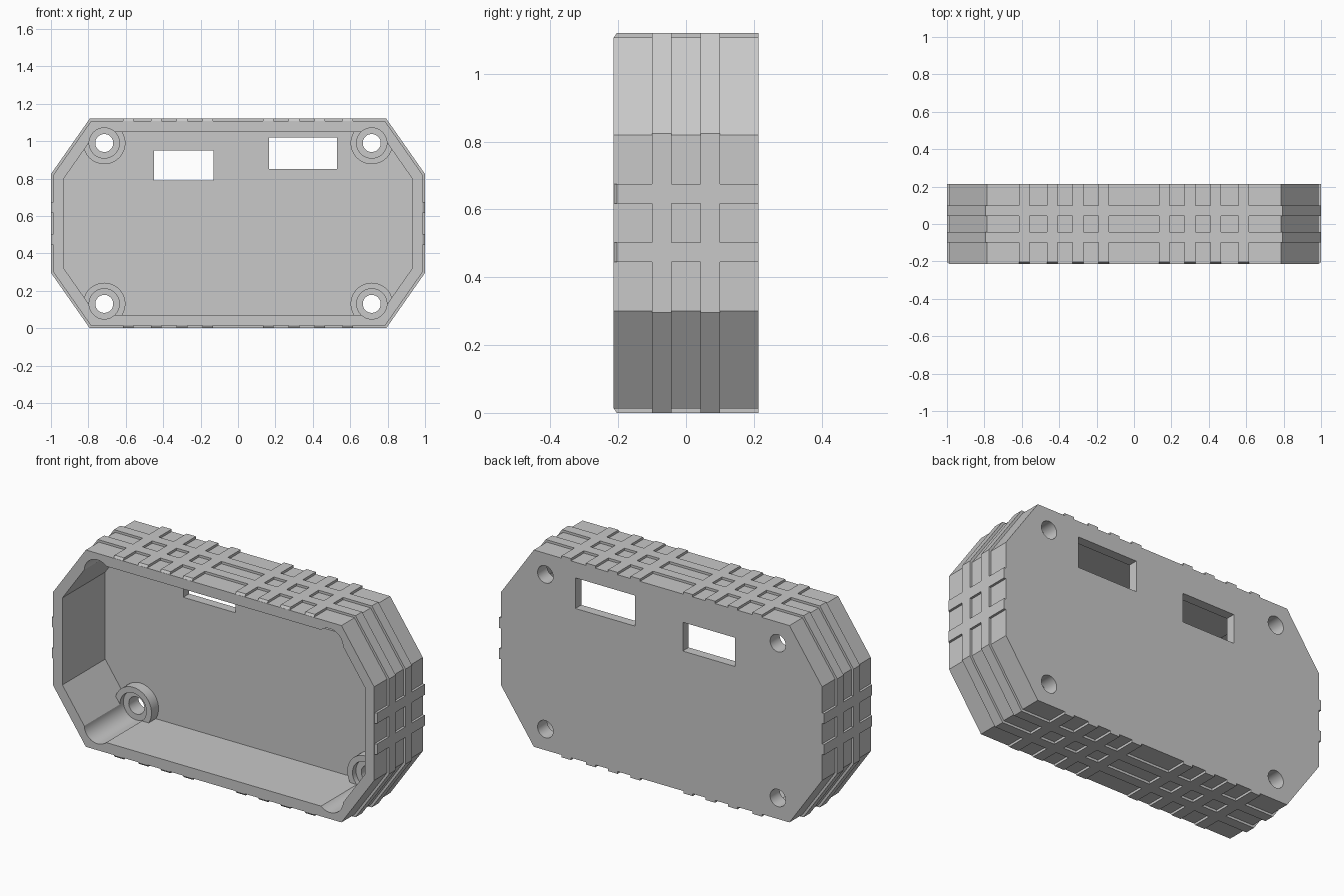
import bpy, bmesh, math
from mathutils import Matrix

if "Cube" in bpy.data.objects:
    bpy.data.objects.remove(bpy.data.objects["Cube"])

MID = 0.56                      # height of the centre line
HX, HZ, CX, CZ = 0.987, 0.547, 0.786, 0.26
FRONT, BACK, FLOOR = -0.214, 0.214, 0.162
RIB = 0.013
SCREWS = [(sx * 0.715, MID + sz * 0.43) for sx in (-1, 1) for sz in (-1, 1)]

grey = bpy.data.materials.new("light grey plastic")
grey.use_nodes = True
grey.diffuse_color = (0.58, 0.58, 0.58, 1)
grey.node_tree.nodes["Principled BSDF"].inputs["Base Color"].default_value = grey.diffuse_color


def make(name, bm):
    bmesh.ops.recalc_face_normals(bm, faces=bm.faces)
    mesh = bpy.data.meshes.new(name)
    bm.to_mesh(mesh)
    bm.free()
    mesh.materials.append(grey)
    ob = bpy.data.objects.new(name, mesh)
    bpy.context.collection.objects.link(ob)
    return ob


def octagon(off):
    """Octagon outline, every side moved outward by off."""
    slope = math.atan2(HX - CX, HZ - CZ)          # lean of the corner cut
    hx, hz = HX + off, HZ + off
    cx = CX + off * math.tan((math.pi / 2 - slope) / 2)
    cz = CZ + off * math.tan(slope / 2)
    q = [(hx, cz), (cx, hz)]
    pts = q + [(-x, z) for x, z in reversed(q)]
    pts += [(-x, -z) for x, z in pts]
    return [(x, z + MID) for x, z in pts]


def loft(name, stations):
    """Solid through octagons given as (y, offset)."""
    bm = bmesh.new()
    rings = [[bm.verts.new((x, y, z)) for x, z in octagon(o)] for y, o in stations]
    for a, b in zip(rings, rings[1:]):
        for i in range(8):
            j = (i + 1) % 8
            bm.faces.new((a[i], a[j], b[j], b[i]))
    bm.faces.new(rings[0])
    bm.faces.new(rings[-1])
    return make(name, bm)


def cylinder(name, x, z, r, y0, y1):
    bm = bmesh.new()
    m = Matrix.Translation((x, (y0 + y1) / 2, z)) @ Matrix.Rotation(math.pi / 2, 4, 'X')
    bmesh.ops.create_cone(bm, cap_ends=True, segments=48, radius1=r, radius2=r,
                          depth=y1 - y0, matrix=m)
    return make(name, bm)


def add_box(bm, x0, x1, y0, y1, z0, z1):
    m = Matrix.Translation(((x0 + x1) / 2, (y0 + y1) / 2, (z0 + z1) / 2))
    m = m @ Matrix.Diagonal((x1 - x0, y1 - y0, z1 - z0, 1))
    return bmesh.ops.create_cube(bm, size=1, matrix=m)["verts"]


def box(name, *dims):
    bm = bmesh.new()
    add_box(bm, *dims)
    return make(name, bm)


def combine(ob, tool, op):
    """Apply a boolean and drop the tool."""
    mod = ob.modifiers.new(op, 'BOOLEAN')
    mod.operation, mod.object, mod.solver = op, tool, 'EXACT'
    bpy.context.view_layer.objects.active = ob
    bpy.ops.object.modifier_apply(modifier=mod.name)
    bpy.data.objects.remove(tool)


# Shell with two raised bands running all the way round
bands = [(FRONT, 0)]
for y0, y1 in ((-0.1, -0.043), (0.043, 0.1)):
    bands += [(y0, 0), (y0, RIB), (y1, RIB), (y1, 0)]
bands.append((BACK, 0))
shell = loft("housing_shell", bands)

# Open cavity at the front
combine(shell, loft("cavity_cutter", [(FRONT - 0.1, -0.057), (FLOOR, -0.057)]), 'DIFFERENCE')

# Screw bosses with driver wells and through holes
for x, z in SCREWS:
    combine(shell, cylinder("boss", x, z, 0.113, 0.1, FLOOR + 0.02), 'UNION')
for x, z in SCREWS:
    combine(shell, cylinder("well_cutter", x, z, 0.081, FRONT - 0.1, 0.13), 'DIFFERENCE')
    combine(shell, cylinder("hole_cutter", x, z, 0.048, 0.0, BACK + 0.1), 'DIFFERENCE')

# Two rectangular windows in the back wall
for x0, x1, z0, z1 in ((-0.45, -0.13, 0.79, 0.95), (0.165, 0.53, 0.85, 1.02)):
    combine(shell, box("window_cutter", x0, x1, 0.0, BACK + 0.1, z0, z1), 'DIFFERENCE')

bpy.ops.object.select_all(action='DESELECT')
shell.select_set(True)
bpy.context.view_layer.objects.active = shell
bpy.ops.object.shade_smooth_by_angle(angle=math.radians(25))

# Short cross ribs between the bands, bevelled at the front lip
W, SINK = 0.029, 0.002
SEGMENTS = ((FRONT, -0.1), (-0.043, 0.043), (0.1, BACK))


def cross_ribs(name, centres, along_x, side):
    bm = bmesh.new()
    for c in centres:
        for y0, y1 in SEGMENTS:
            if along_x:
                a, b = sorted((MID + side * (HZ - SINK), MID + side * (HZ + RIB)))
                verts = add_box(bm, c - W, c + W, y0, y1, a, b)
            else:
                a, b = sorted((side * (HX - SINK), side * (HX + RIB)))
                verts = add_box(bm, a, b, y0, y1, c - W, c + W)
            for v in verts:
                out = (v.co.z - MID) * side - HZ if along_x else v.co.x * side - HX
                if out > 0 and v.co.y < FRONT + 0.001:
                    v.co.y += 0.01
    return make(name, bm)


long_centres = [s * c for s in (-1, 1) for c in (0.162, 0.3, 0.437, 0.587)]
end_centres = [MID - 0.086, MID + 0.086]
cross_ribs("top_ribs", long_centres, True, 1)
cross_ribs("bottom_ribs", long_centres, True, -1)
cross_ribs("left_ribs", end_centres, False, 1)
cross_ribs("right_ribs", end_centres, False, -1)
